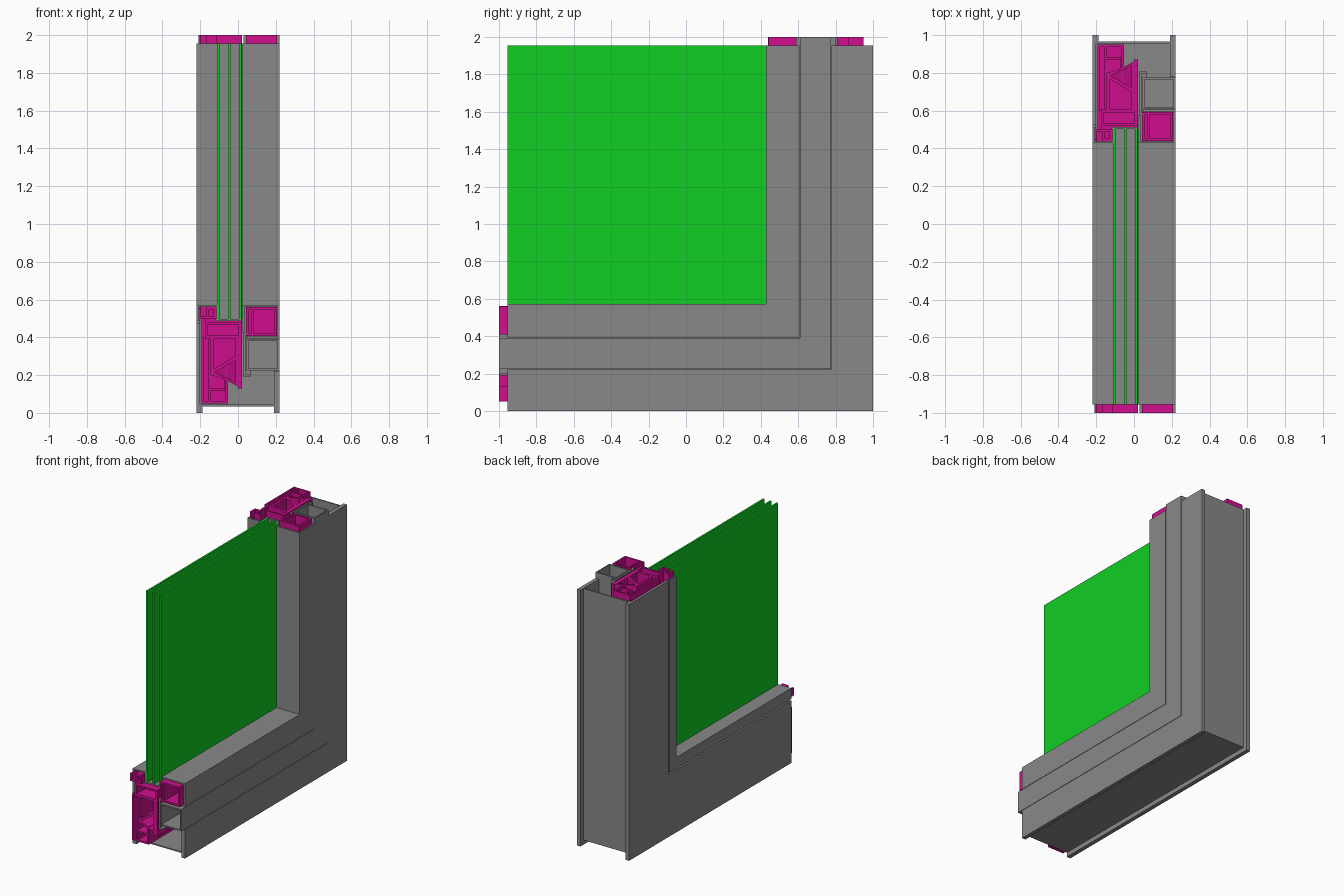
import bpy, bmesh
from mathutils import Vector

if "Cube" in bpy.data.objects:
    bpy.data.objects.remove(bpy.data.objects["Cube"])


def material(name, rgb):
    m = bpy.data.materials.new(name)
    m.diffuse_color = (*rgb, 1)
    m.use_nodes = True
    m.node_tree.nodes["Principled BSDF"].inputs["Base Color"].default_value = m.diffuse_color
    return m


GREY = material("grey metal", (0.25, 0.25, 0.25))
PINK = material("magenta plastic", (0.63, 0.005, 0.275))
GREEN = material("green glass", (0.005, 0.62, 0.017))


def finish(bm, name, mat):
    bmesh.ops.recalc_face_normals(bm, faces=bm.faces)
    me = bpy.data.meshes.new(name)
    bm.to_mesh(me)
    bm.free()
    me.materials.append(mat)
    ob = bpy.data.objects.new(name, me)
    bpy.context.collection.objects.link(ob)
    return ob


def offset(pts, i, dist, closed):
    """Point i of a polyline pushed sideways with a mitred joint."""
    n = len(pts)
    normals = []
    for a, b in ((i - 1, i), (i, i + 1)):
        if closed or (a >= 0 and b < n):
            d = (pts[b % n] - pts[a % n]).normalized()
            normals.append(Vector((-d.y, d.x)))
    if len(normals) == 1:
        return pts[i] + normals[0] * dist
    s = normals[0] + normals[1]
    return pts[i] + s * (2 * dist / s.length_squared)


def station(p, k, end):
    """Section point (x, depth) at the rail end, the mitre or the upright end."""
    x, d = p
    return ((x, -end, d), (x, 1 - d, d), (x, 1 - d, 1 + end))[k]


def wall(name, path, t, mat, end, closed=False):
    """Thin wall along a section path, swept round the mitred corner."""
    pts = [Vector(p) for p in path]
    n = len(pts)
    bm = bmesh.new()
    rows = [[[bm.verts.new(station(offset(pts, i, s * t / 2, closed), k, end))
              for i in range(n)] for s in (-1, 1)] for k in range(3)]
    for i in range(n if closed else n - 1):
        j = (i + 1) % n
        for k in (0, 2):
            a, b = rows[k]
            bm.faces.new((a[i], a[j], b[j], b[i]))
        for k in (0, 1):
            for s in (0, 1):
                p, q = rows[k][s], rows[k + 1][s]
                bm.faces.new((p[i], p[j], q[j], q[i]))
    if not closed:
        for i in (0, n - 1):
            for k in (0, 1):
                (a, b), (c, d) = rows[k], rows[k + 1]
                bm.faces.new((a[i], b[i], d[i], c[i]))
    return finish(bm, name, mat)


def rect(x0, x1, d0, d1, t):
    """Centre line of a box chamber whose outer size is given."""
    h = t / 2
    return [(x0 + h, d0 + h), (x1 - h, d0 + h), (x1 - h, d1 - h), (x0 + h, d1 - h)]


def box(name, lo, hi, mat):
    bm = bmesh.new()
    bmesh.ops.create_cube(bm, size=1)
    for v in bm.verts:
        v.co = [(l + h) / 2 + c * (h - l) for l, h, c in zip(lo, hi, v.co)]
    return finish(bm, name, mat)


SHORT, LONG = 0.955, 1.0

# Metal cladding shells
wall("outer_face_plate", [(-0.21, 0), (-0.21, 0.475)], 0.02, GREY, SHORT)
wall("outer_edge_lip", [(-0.195, 0), (-0.195, 0.045)], 0.012, GREY, SHORT)
wall("edge_web", [(-0.2, 0.04), (0.195, 0.04)], 0.01, GREY, SHORT)
wall("inner_face_plate", [(0.205, 0), (0.205, 0.222)], 0.03, GREY, SHORT)
wall("outer_bead_cover", [(-0.2, 0.492), (-0.215, 0.492), (-0.215, 0.566),
                          (-0.114, 0.566), (-0.114, 0.492), (0.02, 0.492)],
     0.01, GREY, SHORT)
wall("inner_bead_cover", [(0.05, 0.399), (0.215, 0.399), (0.215, 0.566),
                          (0.029, 0.566), (0.029, 0.42)], 0.01, GREY, SHORT)

# Metal tube with its hooked flange
wall("sash_tube", rect(0.046, 0.22, 0.225, 0.391, 0.01), 0.01, GREY, LONG, True)
wall("tube_flange", [(0.065, 0.197), (0.035, 0.197), (0.035, 0.42), (0.046, 0.42)],
     0.012, GREY, LONG)

# Plastic core chambers
T = 0.012
wall("core_bottom_chamber", [(-0.187, 0.056), (-0.06, 0.056), (-0.06, 0.18),
                             (-0.14, 0.205), (-0.14, 0.396), (-0.187, 0.396)],
     T, PINK, LONG, True)
wall("core_inner_web", [(-0.15, 0.062), (-0.15, 0.125), (-0.07, 0.125)], T, PINK, LONG)
wall("core_wedge_chamber", [(-0.134, 0.215), (-0.006, 0.15), (-0.006, 0.29)],
     T, PINK, LONG, True)
wall("core_middle_chamber", [(-0.134, 0.222), (-0.006, 0.298), (-0.006, 0.396),
                             (-0.134, 0.396)], T, PINK, LONG, True)
wall("core_flange", [(0.01, 0.13), (0.01, 0.48)], 0.02, PINK, LONG)
wall("core_top_chamber", rect(-0.172, 0.02, 0.396, 0.482, 0.014), 0.014, PINK, LONG, True)
wall("outer_bead", [(-0.203, 0.555), (-0.203, 0.503), (-0.122, 0.503), (-0.122, 0.555),
                    (-0.16, 0.555), (-0.16, 0.51)], 0.014, PINK, LONG)
wall("inner_bead", rect(0.042, 0.206, 0.408, 0.558, 0.014), 0.014, PINK, LONG, True)
wall("inner_bead_web", [(0.075, 0.415), (0.075, 0.55)], T, PINK, LONG)

# Three glass panes
for i, x in enumerate((-0.103, -0.047, 0.011)):
    box(f"glass_pane_{i + 1}", (x - 0.007, -SHORT, 0.498), (x + 0.007, 0.502, 1 + SHORT), GREEN)
